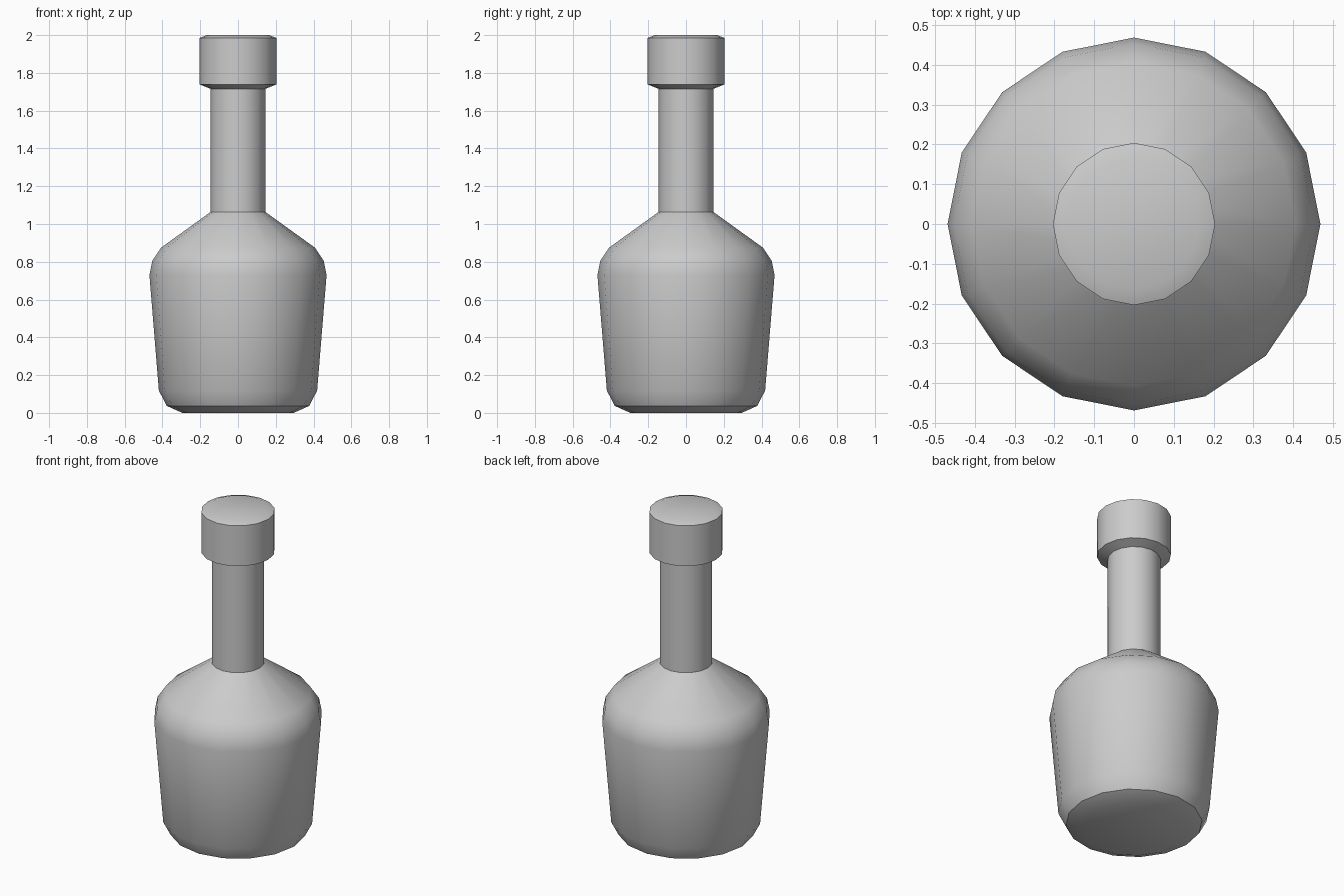
import bpy, bmesh, math

if "Cube" in bpy.data.objects:
    bpy.data.objects.remove(bpy.data.objects["Cube"])

SIDES = 16


def lathe(name, profile, cap_bottom=False, cap_top=False):
    """Revolve (radius, z) points around z, optionally closing the ends."""
    bm = bmesh.new()
    rings = []
    for r, z in profile:
        rings.append([bm.verts.new((r * math.cos(math.tau * i / SIDES),
                                    r * math.sin(math.tau * i / SIDES), z))
                      for i in range(SIDES)])
    for a, b in zip(rings, rings[1:]):
        for i in range(SIDES):
            j = (i + 1) % SIDES
            bm.faces.new((a[i], a[j], b[j], b[i]))
    if cap_bottom:
        bm.faces.new(rings[0][::-1])
    if cap_top:
        bm.faces.new(rings[-1])
    mesh = bpy.data.meshes.new(name)
    bm.to_mesh(mesh)
    bm.free()
    obj = bpy.data.objects.new(name, mesh)
    bpy.context.collection.objects.link(obj)
    bpy.ops.object.select_all(action='DESELECT')
    obj.select_set(True)
    bpy.context.view_layer.objects.active = obj
    bpy.ops.object.shade_smooth_by_angle(angle=math.radians(30))
    return obj


# Bottle: bevelled base, flared body, rounded shoulder, straight neck
lathe("bottle", [(0.295, 0.0), (0.377, 0.037), (0.419, 0.118),
                 (0.469, 0.73), (0.454, 0.805), (0.407, 0.875),
                 (0.146, 1.063), (0.146, 1.716)], cap_bottom=True)

# Stopper: sloped underside, straight wall, slightly bevelled top
lathe("stopper", [(0.146, 1.716), (0.204, 1.739), (0.204, 1.985),
                  (0.165, 2.0)], cap_top=True)
